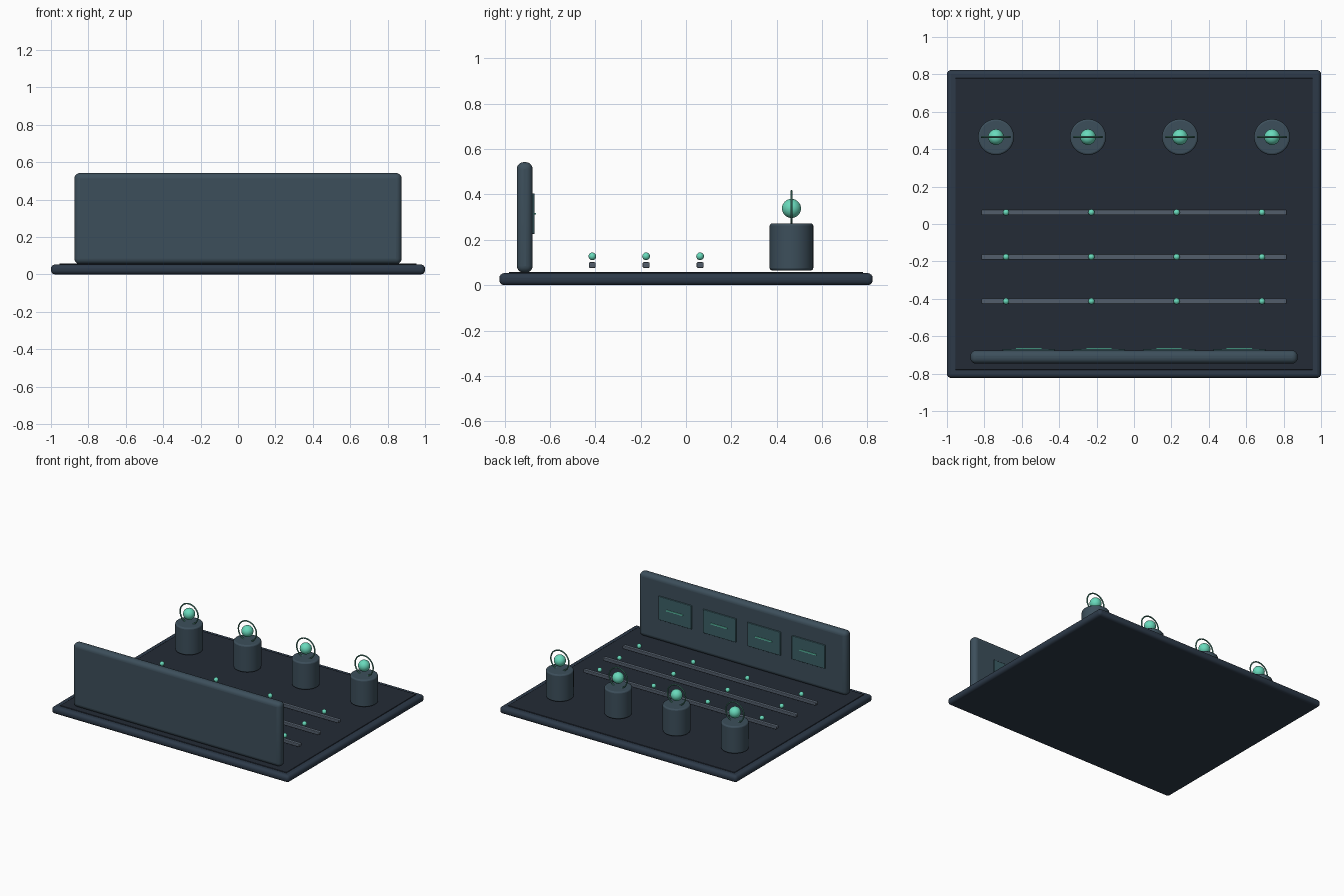
import bpy, math

if "Cube" in bpy.data.objects:
    bpy.data.objects.remove(bpy.data.objects["Cube"])

def mat(name, rgb):
    m = bpy.data.materials.new(name)
    m.diffuse_color = (*rgb, 1)
    m.use_nodes = True
    m.node_tree.nodes["Principled BSDF"].inputs["Base Color"].default_value = m.diffuse_color
    return m

NAVY = mat("navy", (0.026, 0.042, 0.066))
DARK = mat("dark", (0.017, 0.024, 0.037))
SLATE = mat("slate", (0.046, 0.078, 0.105))
RAIL = mat("rail_grey", (0.085, 0.11, 0.145))
SCREEN = mat("screen_teal", (0.045, 0.115, 0.135))
MINT = mat("mint", (0.14, 0.70, 0.50))
RING = mat("ring_green", (0.09, 0.30, 0.23))

def finish(name, m, bevel=0, segs=4):
    o = bpy.context.object
    o.name = name
    o.data.materials.append(m)
    if bevel:
        b = o.modifiers.new("bevel", 'BEVEL')
        b.width, b.segments = bevel, segs
        b.limit_method = 'ANGLE'
    bpy.ops.object.shade_smooth_by_angle(angle=math.radians(35))
    return o

def box(name, lo, hi, m, bevel=0, segs=4):
    bpy.ops.mesh.primitive_cube_add(size=1, location=[(a + b) / 2 for a, b in zip(lo, hi)])
    o = bpy.context.object
    o.scale = [b - a for a, b in zip(lo, hi)]
    bpy.ops.object.transform_apply(location=False, rotation=False, scale=True)
    return finish(name, m, bevel, segs)

def ball(name, loc, r, m, segs=32):
    bpy.ops.mesh.primitive_uv_sphere_add(radius=r, location=loc, segments=segs, ring_count=segs // 2)
    return finish(name, m)

# Base slab and inset floor
box("base", (-1, -0.823, 0), (1, 0.823, 0.053), NAVY, 0.022)
box("floor", (-0.955, -0.78, 0.045), (0.955, 0.78, 0.058), DARK, 0.003, 2)

# Display wall
box("wall", (-0.875, -0.746, 0.055), (0.875, -0.676, 0.542), SLATE, 0.03, 5)

# Screens with a glowing line, facing the floor
for i in range(4):
    x = (i - 1.5) * 0.375
    box(f"screen_{i}", (x - 0.14, -0.68, 0.225), (x + 0.14, -0.668, 0.405), SCREEN, 0.003, 2)
    box(f"screen_line_{i}", (x - 0.07, -0.67, 0.311), (x + 0.07, -0.662, 0.319), MINT)

# Rails with beads
for r, y in enumerate((0.062, -0.176, -0.413)):
    box(f"rail_{r}", (-0.815, y - 0.015, 0.076), (0.815, y + 0.015, 0.101), RAIL, 0.005, 3)
    for i in range(4):
        ball(f"bead_{r}_{i}", ((i - 1.5) * 0.456, y, 0.127), 0.017, MINT, 20)

# Pedestals with orb and ring
for i in range(4):
    x, y = (i - 1.5) * 0.492, 0.465
    bpy.ops.mesh.primitive_cylinder_add(vertices=48, radius=0.096, depth=0.207, location=(x, y, 0.1685))
    finish(f"pedestal_{i}", SLATE, 0.01, 3)
    ball(f"orb_{i}", (x, y, 0.338), 0.042, MINT)
    bpy.ops.mesh.primitive_torus_add(location=(x, y, 0.338), rotation=(math.pi / 2, 0, 0),
                                     major_radius=0.076, minor_radius=0.005,
                                     major_segments=48, minor_segments=10)
    finish(f"ring_{i}", RING)
